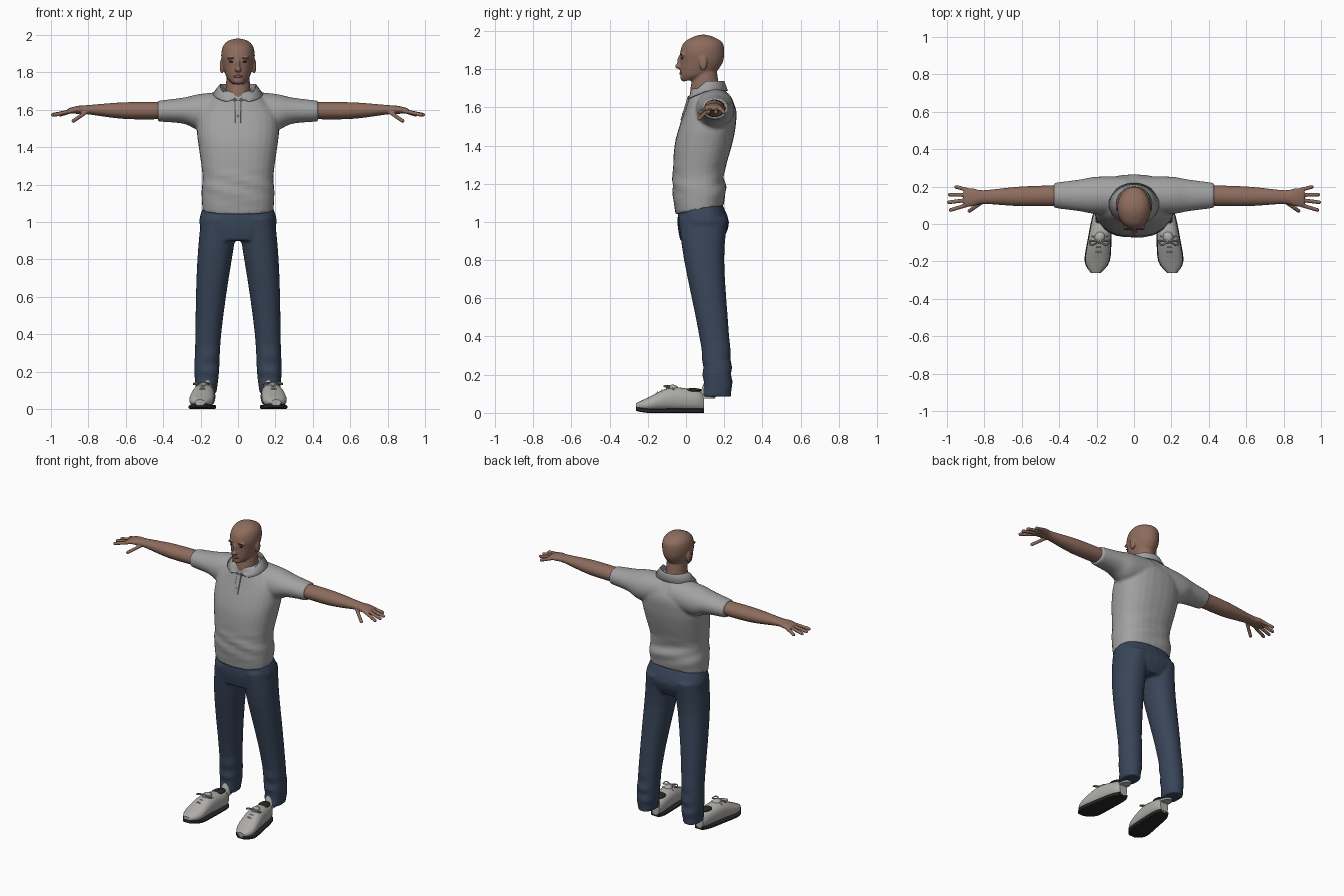
import bpy, bmesh
from math import sin, cos, pi, radians, copysign
from mathutils import Vector, Matrix

if "Cube" in bpy.data.objects:
    bpy.data.objects.remove(bpy.data.objects["Cube"])


def material(name, *colour):
    mat = bpy.data.materials.new(name)
    mat.use_nodes = True
    mat.diffuse_color = (*colour, 1)
    shader = mat.node_tree.nodes["Principled BSDF"]
    shader.inputs["Base Color"].default_value = (*colour, 1)
    shader.inputs["Roughness"].default_value = 0.8
    return mat


skin = material("brown skin", .27, .15, .11)
lip_brown = material("lip brown", .19, .09, .07)
dark_brown = material("dark brown", .03, .02, .02)
cotton = material("grey cotton", .36, .36, .36)
denim = material("blue denim", .04, .06, .1)
leather = material("pale grey leather", .43, .42, .4)
rubber = material("black rubber", .02, .02, .02)


def resample(rows, steps=4):
    """Smooth curve through rows of numbers."""
    rows = [Vector(row) for row in rows]
    padded = [rows[0], *rows, rows[-1]]
    result = []
    for before, start, end, after in zip(padded, padded[1:], padded[2:], padded[3:]):
        leave, arrive = (end - before) / 2, (after - start) / 2
        for step in range(steps):
            t = step / steps
            bend = 3 * (end - start) - 2 * leave - arrive
            twist = 2 * (start - end) + leave + arrive
            result.append(start + leave * t + bend * t**2 + twist * t**3)
    return result + [rows[-1]]


def join_rings(bm, rings, closed=True):
    rings = [[bm.verts.new(point) for point in ring] for ring in rings]
    for lower, upper in zip(rings, rings[1:]):
        for i in range(0 if closed else 1, len(lower)):
            bm.faces.new((lower[i - 1], lower[i], upper[i], upper[i - 1]))
    if closed:
        bm.faces.new(rings[0])
        bm.faces.new(rings[-1])


def loft(bm, axis, rows, power=2, side=1, centre=lambda position: 0, sides=28):
    """Each row: position on the axis, half width, then low and high limits."""
    rings = []
    for position, half, low, high in resample(rows):
        ring = []
        for i in range(sides):
            angle = 2 * pi * i / sides
            across, up = (copysign(abs(wave)**(2 / power), wave)
                          for wave in (cos(angle), sin(angle)))
            point = [centre(position) + half * across,
                     (low + high + up * (high - low)) / 2]
            point.insert(axis, position)
            point[0] *= side
            ring.append(point)
        rings.append(ring)
    join_rings(bm, rings)


def tube(bm, points, radius, sides=10):
    points = resample(points)
    rings = []
    for i, point in enumerate(points):
        ahead = points[min(i + 1, len(points) - 1)]
        turn = (ahead - points[max(i - 1, 0)]).to_track_quat('Z', 'Y')
        angles = [2 * pi * k / sides for k in range(sides)]
        rings.append([point + turn @ Vector((cos(a), sin(a), 0)) * radius for a in angles])
    join_rings(bm, rings)


def ball(bm, centre, size):
    place = Matrix.Translation(centre) @ Matrix.Diagonal((*size, 1))
    bmesh.ops.create_uvsphere(bm, u_segments=16, v_segments=10, radius=1, matrix=place)


def finish(name, bm, mat, mirror=False, voxel=0, warp=None):
    if warp:
        for vert in bm.verts:
            warp(vert.co)
    bmesh.ops.recalc_face_normals(bm, faces=bm.faces)
    mesh = bpy.data.meshes.new(name)
    bm.to_mesh(mesh)
    bm.free()
    mesh.materials.append(mat)
    mesh.shade_smooth()
    mesh.set_sharp_from_angle(angle=radians(50))
    part = bpy.data.objects.new(name, mesh)
    bpy.context.collection.objects.link(part)
    if voxel:
        blend = part.modifiers.new("blend", 'REMESH')
        blend.mode, blend.voxel_size, blend.use_smooth_shade = 'VOXEL', voxel, True
        soften = part.modifiers.new("soften", 'SMOOTH')
        soften.factor, soften.iterations = .5, 4
    if mirror:
        part.modifiers.new("both sides", 'MIRROR').use_mirror_merge = False
    return part


def crumple(co, height, spread):
    """Cloth folds that fade out above and below a height."""
    strength = max(0, 1 - abs(co.z - height) / spread)
    co.y += .005 * strength * sin(70 * co.z + 20 * co.x)


# Head with neck, nose, chin, cheeks and ears
bm = bmesh.new()
loft(bm, 2, [(1.74, .03, -.02, .05), (1.77, .06, -.03, .14), (1.83, .08, -.03, .19),
             (1.89, .09, -.03, .2), (1.94, .08, -.01, .19), (1.97, .05, .04, .14),
             (1.98, .01, .08, .1)])
loft(bm, 2, [(1.6, .08, .04, .19), (1.66, .07, .02, .18), (1.8, .06, .04, .16)])
ball(bm, (0, -.03, 1.835), (.011, .017, .04))
ball(bm, (0, -.04, 1.814), (.018, .018, .012))
ball(bm, (0, -.01, 1.755), (.03, .02, .02))
for side in (-1, 1):
    ball(bm, (side * .087, .09, 1.833), (.011, .022, .04))
    ball(bm, (side * .035, -.016, 1.876), (.025, .013, .01))
finish("head", bm, skin, voxel=.005)

# Face details
bm = bmesh.new()
ball(bm, (.034, -.02, 1.856), (.014, .006, .004))
finish("eyes", bm, dark_brown, mirror=True)
bm = bmesh.new()
ball(bm, (.037, -.026, 1.877), (.019, .005, .003))
finish("eyebrows", bm, dark_brown, mirror=True)
bm = bmesh.new()
ball(bm, (0, -.025, 1.778), (.024, .01, .008))
finish("lips", bm, lip_brown)

# Bare arms with fanned fingers and a lowered thumb
bm = bmesh.new()
loft(bm, 0, [(.36, .055, 1.55, 1.64), (.6, .053, 1.55, 1.64), (.8, .037, 1.575, 1.625),
             (.86, .048, 1.578, 1.62), (.91, .05, 1.58, 1.607)],
     centre=lambda x: .16 - .02 * x)
fingers = [((.88, .105 + .025 * i, 1.595), (reach, .075 + .041 * i, 1.573))
           for i, reach in enumerate((.98, .99, .985, .95))]
for knuckle, tip in [*fingers, ((.8, .125, 1.595), (.88, .07, 1.54))]:
    tube(bm, (knuckle, tip), .011)
    ball(bm, tip, [.011] * 3)
finish("arms", bm, skin, mirror=True, voxel=.005)


# Polo shirt, with its hem rising to the back
def drape(co):
    co.z += .17 * max(0, min(1, (1.24 - co.z) * 5)) * (co.y + .055)
    crumple(co, 1.2, .13)


bm = bmesh.new()
loft(bm, 2, [(1.04, .19, -.055, .195), (1.15, .195, -.07, .21), (1.25, .19, -.07, .2),
             (1.4, .21, -.06, .24), (1.5, .22, -.035, .26), (1.6, .2, 0, .26),
             (1.7, .09, .03, .2)], power=2.4)
for side in (-1, 1):
    loft(bm, 0, [(.04, .1, 1.5, 1.7), (.2, .1, 1.49, 1.685), (.29, .085, 1.525, 1.665),
                 (.43, .067, 1.537, 1.648)], side=side, centre=lambda x: .153)
finish("polo_shirt", bm, cotton, voxel=.009, warp=drape)

# Folded collar, open at the throat
bm = bmesh.new()
rows = []
for opening, radius, top, drop in ((5, .085, 1.68, .04), (6, .096, 1.738, .078),
                                   (27, .135, 1.688, .045)):
    angles = [radians(opening + (180 - opening) * i / 20) for i in range(21)]
    angles += [-angle for angle in reversed(angles[:-1])]
    rows.append([(radius * sin(angle), .107 - (radius + .09) / 2 * cos(angle),
                  top - drop * max(0, cos(angle))) for angle in angles])
join_rings(bm, rows, closed=False)
collar = finish("collar", bm, cotton)
collar.modifiers.new("cloth", 'SOLIDIFY').thickness = .007

# Button placket
bm = bmesh.new()
loft(bm, 2, [(1.65, .016, .007, .03), (1.53, .016, -.03, 0)], power=6)
finish("placket", bm, cotton)
bm = bmesh.new()
ball(bm, (0, -.018, 1.565), (.006, .004, .006))
finish("button", bm, leather)

# Jeans: hips and both legs blended, creased near the ankles
bm = bmesh.new()
loft(bm, 2, [(.9, .16, -.03, .19), (1, .208, -.045, .225), (1.13, .165, -.03, .17)], power=2.4)
for side in (-1, 1):
    loft(bm, 2, [(1.02, .1, -.04, .22), (.8, .092, -.01, .2), (.4, .069, .07, .226),
                 (.2, .066, .09, .24), (.085, .054, .086, .238)],
         power=2.2, side=side, centre=lambda z: .17 - .07 * z * z)
finish("jeans", bm, denim, voxel=.008, warp=lambda co: crumple(co, .2, .25))


# Shoes, turned slightly outward
def toe_out(co):
    co.x += .175 - .11 * co.y


upper = [(-.262, .025, .02, .05), (-.2, .063, .01, .08), (-.08, .06, .01, .133),
         (.05, .048, .01, .118), (.095, .03, .01, .1)]
bm = bmesh.new()
loft(bm, 1, upper, power=2.3)
ball(bm, (0, -.07, .128), (.028, .03, .02))
finish("shoe_uppers", bm, leather, mirror=True, warp=toe_out)
bm = bmesh.new()
loft(bm, 1, [(y, half * 1.06, bottom - .01, bottom + .012) for y, half, bottom, top in upper],
     power=6)
finish("shoe_soles", bm, rubber, mirror=True, warp=toe_out)
bm = bmesh.new()
ball(bm, (0, .035, .118), (.036, .05, .012))
finish("shoe_linings", bm, rubber, mirror=True, warp=toe_out)

# Laces with a loose bow
bm = bmesh.new()
for i in range(4):
    y, z = -.15 + .025 * i, .108 + .01 * i
    tube(bm, [(-.042, y + .01, z - .018), (0, y, z), (.042, y + .01, z - .018)], .004)
for side in (-1, 1):
    knot = (0, -.09, .142)
    tube(bm, [knot, (side * .04, -.115, .14), (side * .05, -.09, .132), knot], .004)
finish("laces", bm, leather, mirror=True, warp=toe_out)

# Socks joining shoes and cuffs
bm = bmesh.new()
loft(bm, 2, [(.075, .032, .06, .15), (.17, .04, .1, .21)], centre=lambda z: .165)
finish("socks", bm, leather, mirror=True)
